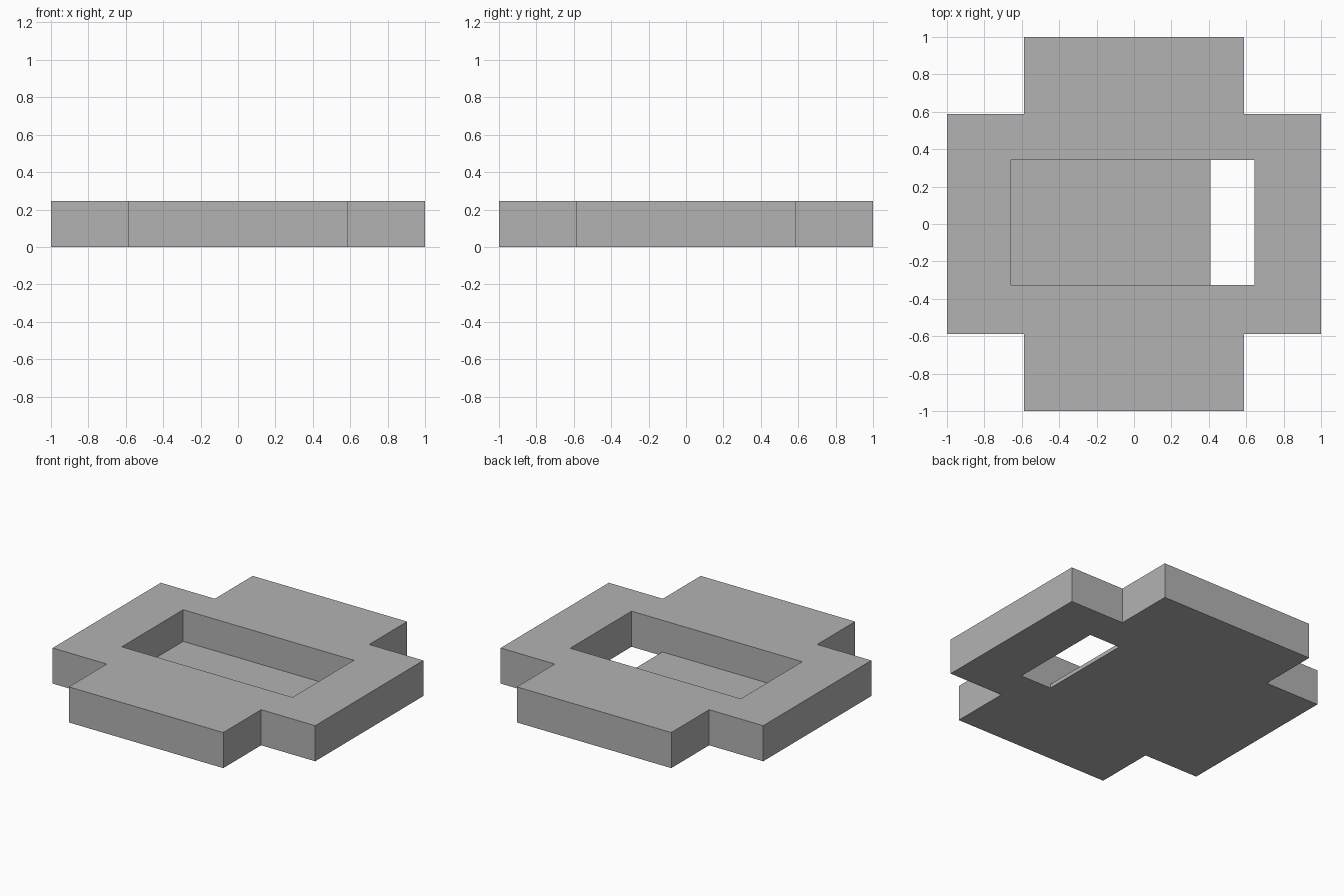
import bpy
import bmesh

if "Cube" in bpy.data.objects:
    bpy.data.objects.remove(bpy.data.objects["Cube"], do_unlink=True)

HEIGHT = 0.245
ARM = 0.588          # half width of each arm of the cross
FLOOR = 0.027        # thickness of the pocket floor

grey = bpy.data.materials.new("plain grey")
grey.use_nodes = True
colour = (0.45, 0.45, 0.45, 1)
grey.diffuse_color = colour
grey.node_tree.nodes["Principled BSDF"].inputs["Base Color"].default_value = colour


def prism(name, outline, z0, z1):
    """Extrude a flat outline from z0 up to z1."""
    bm = bmesh.new()
    base = bm.faces.new([bm.verts.new((x, y, z0)) for x, y in outline])
    top = bmesh.ops.extrude_face_region(bm, geom=[base])["geom"]
    bmesh.ops.translate(bm, vec=(0, 0, z1 - z0),
                        verts=[v for v in top if isinstance(v, bmesh.types.BMVert)])
    bmesh.ops.recalc_face_normals(bm, faces=bm.faces)
    mesh = bpy.data.meshes.new(name)
    bm.to_mesh(mesh)
    bm.free()
    obj = bpy.data.objects.new(name, mesh)
    bpy.context.collection.objects.link(obj)
    mesh.materials.append(grey)
    return obj


def rectangle(x0, x1, y0, y1):
    return [(x0, y0), (x1, y0), (x1, y1), (x0, y1)]


def cut(body, cutter):
    cutter.hide_render = True
    mod = body.modifiers.new(cutter.name, 'BOOLEAN')
    mod.operation = 'DIFFERENCE'
    mod.solver = 'EXACT'
    mod.object = cutter
    bpy.context.view_layer.objects.active = body
    bpy.ops.object.modifier_apply(modifier=mod.name)
    bpy.data.objects.remove(cutter, do_unlink=True)


# Cross-shaped block: one notched corner, turned through four quarters
outline = []
x_dir, y_dir = 1, 0
for quarter in range(4):
    for a, b in ((1, -ARM), (1, ARM), (ARM, ARM)):
        outline.append((a * x_dir - b * y_dir, a * y_dir + b * x_dir))
    x_dir, y_dir = -y_dir, x_dir
block = prism("cross_block", outline, 0, HEIGHT)

# Pocket open at the top, and a slot through the floor at its left end
cut(block, prism("pocket_cutter", rectangle(-0.657, 0.643, -0.326, 0.342), FLOOR, 0.4))
cut(block, prism("slot_cutter", rectangle(0.408, 0.643, -0.326, 0.342), -0.1, 0.4))
